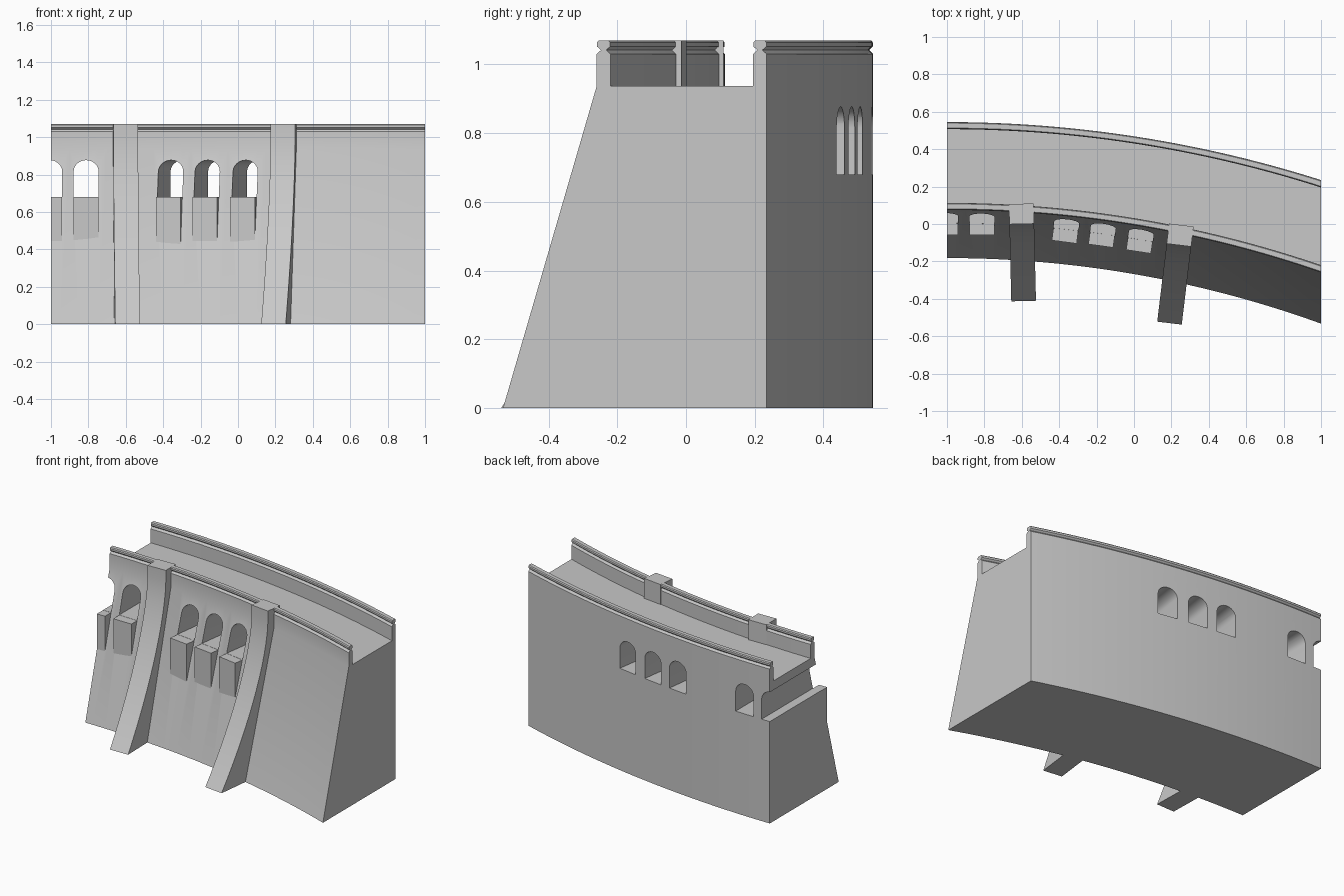
import bpy, bmesh
from math import sin, cos, pi, sqrt, radians
from mathutils import Vector

if "Cube" in bpy.data.objects:
    bpy.data.objects.remove(bpy.data.objects["Cube"])

concrete = bpy.data.materials.new("grey_concrete")
concrete.use_nodes = True
GREY = (0.58, 0.58, 0.58, 1)
concrete.diffuse_color = GREY
concrete.node_tree.nodes["Principled BSDF"].inputs["Base Color"].default_value = GREY


def loft(name, loops):
    """Join equal closed loops into a capped solid."""
    bm = bmesh.new()
    rings = [[bm.verts.new(p) for p in loop] for loop in loops]
    n = len(rings[0])
    for a, b in zip(rings, rings[1:]):
        for i in range(n):
            j = (i + 1) % n
            bm.faces.new((a[i], a[j], b[j], b[i]))
    bm.faces.new(rings[0])
    bm.faces.new(rings[-1])
    bmesh.ops.recalc_face_normals(bm, faces=bm.faces)
    mesh = bpy.data.meshes.new(name)
    bm.to_mesh(mesh)
    bm.free()
    mesh.materials.append(concrete)
    obj = bpy.data.objects.new(name, mesh)
    bpy.context.collection.objects.link(obj)
    return obj


def frame(origin, angle):
    """Map (across, forward, z) to the world, forward being out of the front."""
    ox, oy = origin
    c, s = cos(angle), sin(angle)
    return lambda u, v, z: Vector((ox + u * c - v * s, oy - u * s - v * c, z))


# Curved dam body: one cross-section in radius and height, swept along an arc
CX, CY = -1.0, -6.062
FOOT, FRONT, FRONT_IN, BACK_IN, BACK = 5.88, 6.137, 6.175, 6.569, 6.607
DECK, TOP = 0.937, 1.07
trim = [(0, 1.03), (0.012, 1.042), (0.001, 1.052), (0.001, 1.064), (0.006, TOP)]


def parapet(outer, inner):
    return ([(outer + d, z) for d, z in trim]
            + [(inner - d, z) for d, z in reversed(trim)])


section = ([(FOOT, 0), (FRONT, DECK)] + parapet(FRONT, FRONT_IN)
           + [(FRONT_IN, DECK), (BACK_IN, DECK)] + parapet(BACK_IN, BACK)
           + [(BACK, 0)])
COLUMNS = 40
loops = []
for i in range(COLUMNS + 1):
    x = -1 + 2 * i / COLUMNS
    loops.append([(x, CY + sqrt(r * r - (x - CX) ** 2), z) for r, z in section])
body = loft("dam_wall", loops)

# Arched passages through the wall, each with a sill block in front
HALF, SILL, SPRING, RISE = 0.067, 0.68, 0.815, 0.062
arch = [(-HALF, SILL), (HALF, SILL)]
arch += [(HALF * cos(pi * k / 12), SPRING + RISE * sin(pi * k / 12)) for k in range(13)]
passages = [(-1.007, -0.06, 0), (-0.812, -0.06, 0),
            (-0.373, -0.096, 0.13), (-0.178, -0.117, 0.14), (0.024, -0.148, 0.15)]
for n, (x, y, angle) in enumerate(passages, 1):
    place = frame((x, y), angle)
    cutter = loft("passage_cutter", [[place(u, v, z) for u, z in arch] for v in (0.3, -1.0)])
    cutter.hide_render = True
    mod = body.modifiers.new("passage", 'BOOLEAN')
    mod.operation, mod.solver, mod.object = 'DIFFERENCE', 'EXACT', cutter
    bpy.context.view_layer.objects.active = body
    bpy.ops.object.modifier_apply(modifier=mod.name)
    bpy.data.objects.remove(cutter)
    left = max(-HALF, -1 - x)
    block = [(0, 0.4), (0, SILL - 0.001), (-0.09, SILL - 0.001), (-0.09, 0.4)]
    loft(f"sill_block_{n}", [[place(u, v, z) for v, z in block] for u in (left, HALF)])

# Flared buttresses capped level with the parapet
STEPS = 14
for n, (origin, angle, reach) in enumerate(
        [((-0.6, 0.0), -0.024, 0.412), ((0.24, -0.113), 0.12, 0.42)], 1):
    place = frame(origin, angle)
    side = [(reach * (1 - k / STEPS) ** 1.6, k / STEPS) for k in range(STEPS + 1)]
    side += [(0, TOP), (-0.108, TOP), (-0.108, 0)]
    buttress = loft(f"buttress_{n}", [[place(u, v, z) for v, z in side] for u in (-0.066, 0.066)])
    buttress.select_set(True)

# Smooth the curved surfaces, keep the corners crisp
body.select_set(True)
bpy.context.view_layer.objects.active = body
bpy.ops.object.shade_smooth_by_angle(angle=radians(20))
